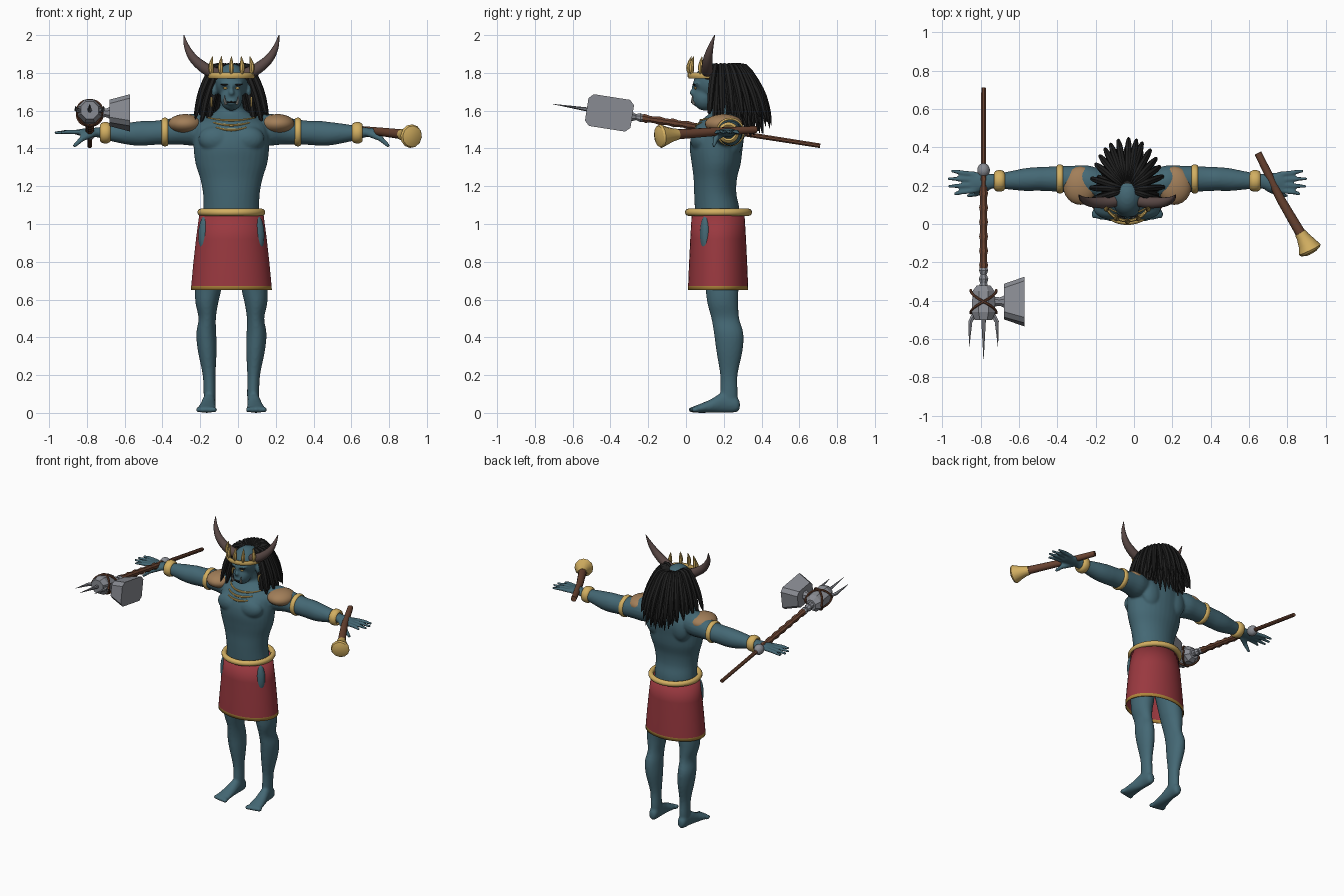
import bpy, bmesh, math, random
from mathutils import Vector, Matrix
from mathutils.bvhtree import BVHTree

random.seed(4)
cube = bpy.data.objects.get("Cube")
if cube:
    bpy.data.objects.remove(cube, do_unlink=True)
CX = -0.035  # the body's middle line
SIDES = (1, -1)


def colour(name, *rgb):
    m = bpy.data.materials.new(name)
    m.use_nodes = True
    m.diffuse_color = (*rgb, 1)
    m.node_tree.nodes["Principled BSDF"].inputs["Base Color"].default_value = (*rgb, 1)
    return m


SKIN = colour("teal skin", .058, .138, .175)
RED = colour("red cloth", .32, .04, .05)
GOLD = colour("gold", .65, .43, .12)
TRIM = colour("dark gold trim", .44, .24, .045)
LEATHER = colour("tan leather", .36, .21, .1)
HORN = colour("brown horn", .1, .065, .06)
HAIR = colour("black hair", .014, .014, .014)
WOOD = colour("brown wood", .14, .055, .03)
METAL = colour("grey metal", .25, .26, .29)
BONE = colour("pale bone", .45, .45, .42)
PLANES = {"x": ((0, 1, 0), (0, 0, 1)), "y": ((1, 0, 0), (0, 0, 1)), "z": ((1, 0, 0), (0, 1, 0))}


def fine(rows, k=4):
    """Spline through rows of (x, y, z, radius, radius)."""
    out = []
    for i in range(len(rows) - 1):
        quad = [rows[max(i - 1, 0)], rows[i], rows[i + 1], rows[min(i + 2, len(rows) - 1)]]
        for j in range(k):
            t = j / k
            out.append(tuple(b + t / 2 * (c - a + t * (2*a - 5*b + 4*c - d + t * (3*b - a - 3*c + d)))
                             for a, b, c, d in zip(*quad)))
    return out + [rows[-1]]


def flip(rows, s):
    return [(s * r[0], *r[1:]) for r in rows]


def tube(bm, rows, n=12, plane=None, ref=None, closed=False, cap=True):
    """Skin a row of ellipses, either in a fixed plane or square to the path."""
    pts = [Vector(r[:3]) for r in rows]
    m = len(pts)
    if ref is None:
        ref = (pts[1] - pts[0]).cross(pts[-1] - pts[0])
        if ref.length < 1e-6:
            ref = (pts[1] - pts[0]).orthogonal()
    ref = Vector(ref).normalized()
    rings = []
    for i, r in enumerate(rows):
        if plane:
            u, v = (Vector(e) for e in PLANES[plane])
        else:
            lo, hi = ((i - 1) % m, (i + 1) % m) if closed else (max(i - 1, 0), min(i + 1, m - 1))
            t = (pts[hi] - pts[lo]).normalized()
            u = ref.cross(t).normalized()
            v = t.cross(u)
        turn = [2 * math.pi * (k + .5) / n for k in range(n)]
        rings.append([bm.verts.new(pts[i] + u * r[3] * math.cos(q) + v * r[-1] * math.sin(q)) for q in turn])
    for i in range(m if closed else m - 1):
        a, b = rings[i], rings[(i + 1) % m]
        for k in range(n):
            bm.faces.new((a[k], a[(k + 1) % n], b[(k + 1) % n], b[k]))
    if cap and not closed:
        bm.faces.new(rings[0])
        bm.faces.new(rings[-1])


def ring(bm, c, ra, rb, thick, wide, plane, n=40):
    u, v = (Vector(e) for e in PLANES[plane])
    rows = []
    for i in range(n):
        q = 2 * math.pi * i / n
        rows.append((*(Vector(c) + u * ra * math.cos(q) + v * rb * math.sin(q)), thick, wide))
    tube(bm, rows, 10, ref=u.cross(v), closed=True)


def blob(bm, c, r):
    bmesh.ops.create_uvsphere(bm, u_segments=24, v_segments=14, radius=1,
                              matrix=Matrix.LocRotScale(Vector(c), None, Vector(r)))


def finish(name, bm, *mats, angle=40):
    bmesh.ops.recalc_face_normals(bm, faces=bm.faces[:])
    bmesh.ops.translate(bm, verts=bm.verts[:], vec=(CX, 0, 0))
    me = bpy.data.meshes.new(name)
    bm.to_mesh(me)
    bm.free()
    for m in mats:
        me.materials.append(m)
    if angle:
        me.polygons.foreach_set("use_smooth", [True] * len(me.polygons))
        me.set_sharp_from_angle(angle=math.radians(angle))
    ob = bpy.data.objects.new(name, me)
    bpy.context.scene.collection.objects.link(ob)
    return ob


# Body: torso, head and limbs fused into one skin
bm = bmesh.new()
tube(bm, fine([(0, .17, .98, .15, .115), (0, .165, 1.08, .148, .118), (0, .155, 1.16, .15, .112),
               (0, .155, 1.24, .165, .115), (0, .16, 1.32, .19, .13), (0, .16, 1.4, .2, .14),
               (0, .168, 1.47, .2, .14), (0, .18, 1.53, .185, .122), (0, .2, 1.575, .12, .088),
               (0, .2, 1.605, .072, .065), (0, .185, 1.64, .06, .06), (0, .17, 1.72, .058, .06)]), 32, "z")
blob(bm, (0, .15, 1.75), (.085, .11, .1))       # skull
blob(bm, (0, .1, 1.668), (.06, .065, .068))     # jaw
blob(bm, (0, .038, 1.695), (.016, .02, .018))   # nose tip
blob(bm, (0, .043, 1.715), (.01, .014, .035))   # nose bridge
blob(bm, (0, .062, 1.742), (.062, .028, .014))  # brow ridge
blob(bm, (0, .042, 1.645), (.028, .012, .016))  # lips
for s in SIDES:
    blob(bm, (s * .08, .08, 1.45), (.095, .058, .07))   # chest muscle
    blob(bm, (s * .1, .255, 1.46), (.075, .05, .1))     # shoulder blade
    blob(bm, (s * .092, .16, 1.705), (.014, .026, .036))  # ear
    blob(bm, (s * .135, .105, .94), (.041, .032, .11))  # hip showing at the skirt slit
    tube(bm, fine(flip([(.085, .175, 1.02, .07, .1), (.1, .175, .85, .075, .1), (.122, .19, .66, .07, .088),
                        (.13, .195, .58, .06, .082), (.128, .208, .5, .046, .074), (.133, .226, .42, .053, .078),
                        (.128, .23, .33, .05, .07), (.118, .227, .2, .034, .046), (.115, .228, .1, .032, .046),
                        (.115, .23, .05, .03, .04)], s)), 20, "z")
    tube(bm, fine(flip([(.115, .285, .04, .015, .02), (.115, .265, .045, .03, .042), (.118, .2, .055, .034, .055),
                        (.125, .13, .036, .042, .036), (.13, .07, .023, .05, .023), (.13, .04, .018, .047, .017)],
                       s)), 16, "y")
    for i in range(5):
        blob(bm, (s * (.09 + .021 * i), .034 + .004 * i, .017), (.014, .022, .016))
    tube(bm, fine(flip([(.12, .21, 1.5, .07, .07), (.2, .22, 1.5, .085, .085), (.27, .23, 1.495, .075, .075),
                        (.35, .235, 1.487, .068, .067), (.42, .235, 1.482, .064, .064), (.47, .235, 1.48, .062, .066),
                        (.53, .232, 1.478, .06, .061), (.6, .228, 1.48, .05, .05), (.67, .225, 1.482, .04, .036),
                        (.71, .222, 1.485, .039, .026), (.76, .218, 1.485, .05, .023), (.81, .216, 1.485, .051, .016),
                        (.825, .216, 1.485, .04, .009)], s)), 20, "x")
    for i in range(4):
        y = .175 + .028 * i
        reach = .94 - .012 * abs(i - 1.7) ** 2
        tube(bm, flip([(.79, y, 1.486, .014), (.86, y + (i - 1.5) * .006, 1.488, .013),
                       (reach, y + (i - 1.5) * .012, 1.482, .009)], s), 10)
    tube(bm, flip([(.73, .19, 1.48, .02), (.79, .158, 1.452, .016), (.835, .146, 1.41, .01)], s), 10)
body = finish("body", bm, SKIN)
remesh = body.modifiers.new("Fuse", "REMESH")
remesh.mode, remesh.voxel_size, remesh.use_smooth_shade = "VOXEL", .008, True
relax = body.modifiers.new("Relax", "SMOOTH")
relax.factor, relax.iterations = .5, 4

# Chest bands laid on the skin
bpy.context.view_layer.update()
skin = BVHTree.FromObject(body, bpy.context.evaluated_depsgraph_get())
bm = bmesh.new()
for z, half in ((1.548, .12), (1.523, .095), (1.498, .08)):
    rows = []
    for i in range(17):
        f = i / 8 - 1
        hit = skin.ray_cast(Vector((CX + half * f, -1, z + .014 * f * f)), Vector((0, 1, 0)))[0]
        if hit:
            rows.append((hit.x - CX, hit.y, hit.z, .008 - .004 * abs(f)))
    tube(bm, rows, 8, ref=(0, 0, 1))
finish("chest_bands", bm, GOLD)

# Face details
bm = bmesh.new()
for s in SIDES:
    blob(bm, (s * .033, .05, 1.719), (.012, .007, .006))
finish("eyes", bm, GOLD)
bm = bmesh.new()
blob(bm, (0, .033, 1.645), (.026, .007, .005))
for s in SIDES:
    blob(bm, (s * .036, .043, 1.738), (.022, .008, .004))
finish("mouth_and_brows", bm, HAIR)
bm = bmesh.new()
for s in SIDES:
    tube(bm, flip([(.03, .042, 1.635, .008), (.036, .032, 1.655, .006), (.036, .034, 1.68, .001)], s), 8)
finish("tusks", bm, BONE)

# Horns
bm = bmesh.new()
for s in SIDES:
    tube(bm, fine(flip([(.06, .12, 1.79, .03), (.125, .112, 1.815, .031), (.195, .115, 1.87, .025),
                        (.235, .13, 1.935, .015), (.252, .152, 2.0, .002)], s)), 12)
finish("horns", bm, HORN)

# Crown band with spikes
bm = bmesh.new()
arc = [math.radians(a) for a in range(-100, 101, 10)]
tube(bm, [(.118 * math.sin(a), .13 - .113 * math.cos(a), 1.787, .009, .017) for a in arc], 8, ref=(0, 0, 1))
for a in (-63, -28, 0, 28, 63):
    x, y = math.sin(math.radians(a)), math.cos(math.radians(a))
    tube(bm, fine([(.115 * x, .13 - .11 * y, 1.79, .008), (.122 * x, .13 - .116 * y, 1.825, .014),
                   (.118 * x, .13 - .11 * y, 1.86, .009), (.11 * x, .13 - .1 * y, 1.888, .001)]), 8)
finish("crown", bm, GOLD)

# Hair cap and long swept-back locks
bm = bmesh.new()
blob(bm, (0, .2, 1.745), (.084, .092, .088))
for layer, size in enumerate((1, .84, .66)):
    for i in range(17):
        a = math.radians(-100 + 12.5 * i + random.uniform(-3, 3))
        sx, cy, drop = .72 * math.sin(a) * size, math.cos(a) * size, .03 * layer
        low = 1.5 + .07 * abs(math.sin(a)) + random.uniform(-.02, .03)
        path = [(.05, 1.82, .012), (.13, 1.832, .017), (.215, 1.71, .018), (.255, 1.6, .013), (.272, low, .002)]
        tube(bm, fine([(sx * r, .18 + cy * r, z - drop, w) for r, z, w in path], 3), 7)
finish("hair", bm, HAIR)

# Earrings, arm bands, wrist bands and shoulder pads
for s, side in zip(SIDES, ("left", "right")):
    for part, x, y, z, r, thick, wide in (("earring", .105, .16, 1.645, .026, .005, .005),
                                          ("arm_band", .352, .235, 1.487, .067, .009, .017),
                                          ("wrist_band", .667, .225, 1.483, .042, .015, .028)):
        bm = bmesh.new()
        ring(bm, (s * x, y, z), r, r, thick, wide, "x")
        finish(f"{side}_{part}", bm, GOLD)
    bm = bmesh.new()
    blob(bm, (s * .245, .2, 1.53), (.09, .1, .052))
    finish(f"{side}_shoulder_pad", bm, LEATHER)

# Belt and skirt, the hem coloured by height
bm = bmesh.new()
ring(bm, (0, .172, 1.062), .162, .16, .018, .019, "z", 48)
finish("belt", bm, GOLD)
bm = bmesh.new()
tube(bm, [(0, .17, z, .17 + .045 * f, .14 + .02 * f) for z, f in
          ((.65, 1), (.673, .96), (.78, .74), (.92, .4), (1.055, 0))], 40, "z", cap=False)
for f in bm.faces:
    f.material_index = int(f.calc_center_median().z < .673)
skirt = finish("skirt", bm, RED, TRIM)
thick = skirt.modifiers.new("Cloth", "SOLIDIFY")
thick.thickness = .006


# Spiked hammer in the right hand
def at(y, dx=0, dz=0):
    return (-.75 + dx, y, 1.525 - .156 * y + dz)


bm = bmesh.new()
tube(bm, [(*at(.71), .013), (*at(.2), .014)], 8)
tube(bm, [(*at(.26 - .025 * i), .019 + .006 * (i % 3 == 1)) for i in range(21)], 8, "y")
finish("hammer_handle", bm, WOOD, angle=30)
bm = bmesh.new()
blob(bm, at(.28), (.033, .038, .036))
tube(bm, [(*at(-.22 - .022 * i), r) for i, r in enumerate((.018, .026, .017, .027, .02, .026))], 8, "y")
tube(bm, [(*at(y), r) for y, r in ((-.32, .038), (-.35, .062), (-.46, .067), (-.5, .05))], 8, "y")
tube(bm, [(*at(-.405, .04), .03), (*at(-.405, .085), .024), (*at(-.405, .12), .04)], 8, "x")
for dx, tip in ((-.06, -.64), (0, -.705), (.06, -.64)):
    tube(bm, [(*at(-.47, dx * .8), .014), (*at(-.51, dx * 1.15), .012), (*at(tip, dx * 1.25), .001)], 6)
finish("hammer_core_and_spikes", bm, METAL, angle=0)
bm = bmesh.new()
bmesh.ops.create_cube(bm, size=2)
for v in bm.verts:
    k = 1 if v.co.x > 0 else .72
    v.co = Vector((v.co.x * .054, v.co.y * .122 * k, v.co.z * .085 * k))
long_edges = [e for e in bm.edges if e.verts[0].co.x * e.verts[1].co.x < 0]
bmesh.ops.bevel(bm, geom=long_edges, offset=.024, segments=1, affect="EDGES")
bmesh.ops.transform(bm, verts=bm.verts[:],
                    matrix=Matrix.Translation(at(-.405, .16)) @ Matrix.Rotation(-.155, 4, "X"))
finish("hammer_head", bm, METAL, angle=0)
bm = bmesh.new()
for s in SIDES:
    for start in (0, math.pi):
        turn = [start + s * math.pi * i / 16 for i in range(17)]
        tube(bm, [(*at(-.345 - .0075 * i, .067 * math.cos(q), .067 * math.sin(q)), .007)
                  for i, q in enumerate(turn)], 6, ref=(0, 1, 0))
finish("hammer_binding", bm, WOOD)

# Club with a flared gold end in the left hand
bm = bmesh.new()
tube(bm, [(.682, .37, 1.5, .019), (.8, .13, 1.487, .023), (.908, -.055, 1.474, .027)], 12)
finish("club_handle", bm, WOOD)
bm = bmesh.new()
tube(bm, [(.902, -.045, 1.474, .03), (.915, -.066, 1.472, .034), (.936, -.1, 1.468, .047),
          (.952, -.133, 1.465, .063), (.957, -.143, 1.464, .056), (.962, -.152, 1.463, .03)], 12)
finish("club_bell", bm, GOLD, angle=30)
